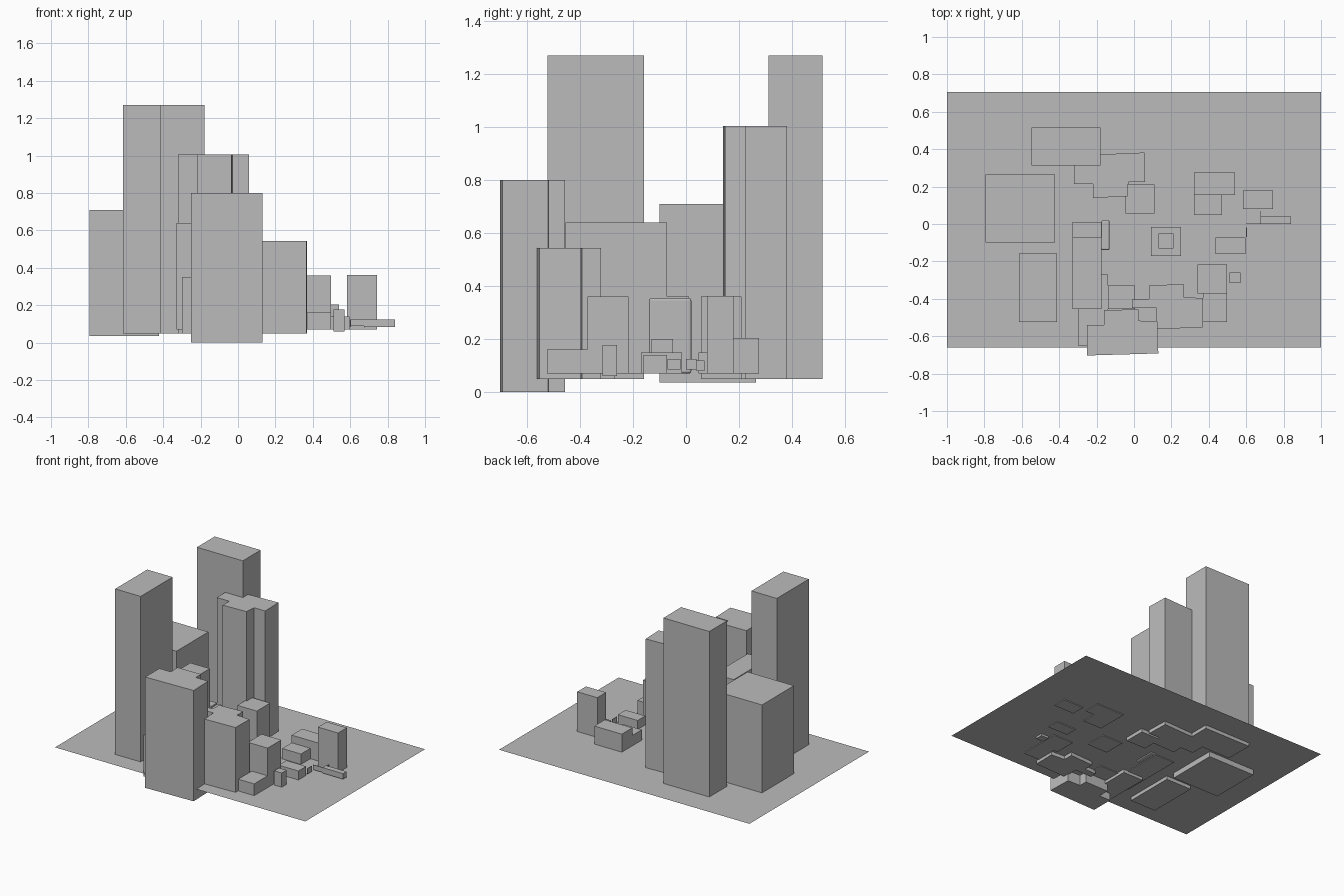
import bpy
import bmesh

cube = bpy.data.objects.get("Cube")
if cube:
    bpy.data.objects.remove(cube, do_unlink=True)

grey = bpy.data.materials.new("concrete_grey")
grey.use_nodes = True
COLOUR = (0.5, 0.5, 0.5, 1)
grey.diffuse_color = COLOUR
grey.node_tree.nodes["Principled BSDF"].inputs["Base Color"].default_value = COLOUR

GROUND = 0.075
SUNK = 0.05      # base of tall buildings, just under the ground sheet
SHALLOW = 0.07   # base of low buildings


def prism(name, outline, bottom, top):
    """Extrude a plan outline upwards; a flat sheet if top equals bottom."""
    bm = bmesh.new()
    face = bm.faces.new([bm.verts.new((x, y, bottom)) for x, y in outline])
    face.normal_update()
    if face.normal.z < 0:
        face.normal_flip()
    if top > bottom:
        new = bmesh.ops.extrude_face_region(bm, geom=[face], use_keep_orig=True)["geom"]
        verts = [g for g in new if isinstance(g, bmesh.types.BMVert)]
        bmesh.ops.translate(bm, verts=verts, vec=(0, 0, top - bottom))
        bmesh.ops.recalc_face_normals(bm, faces=bm.faces[:])
    mesh = bpy.data.meshes.new(name)
    bm.to_mesh(mesh)
    bm.free()
    mesh.materials.append(grey)
    obj = bpy.data.objects.new(name, mesh)
    bpy.context.collection.objects.link(obj)
    return obj


def block(name, x0, x1, y0, y1, bottom, top):
    return prism(name, [(x0, y0), (x1, y0), (x1, y1), (x0, y1)], bottom, top)


# Ground sheet
block("ground_sheet", -1, 1, -0.66, 0.705, GROUND, GROUND)

# Tall plain towers
block("back_tower", -0.547, -0.18, 0.312, 0.515, SUNK, 1.27)
block("side_tower", -0.615, -0.412, -0.523, -0.158, SUNK, 1.27)
block("wide_tower", -0.793, -0.422, -0.1, 0.265, 0.037, 0.71)

# Stepped towers
prism("notched_tower", [(-0.32, 0.34), (-0.32, 0.215), (-0.22, 0.215), (-0.22, 0.14),
                        (-0.035, 0.147), (-0.03, 0.225), (0.06, 0.225), (0.055, 0.382),
                        (-0.18, 0.372), (-0.18, 0.34)], SUNK, 1.005)
prism("front_tower", [(-0.16, -0.46), (-0.16, -0.54), (-0.25, -0.54), (-0.25, -0.703),
                      (0.13, -0.692), (0.125, -0.52), (0.025, -0.517), (0.025, -0.457)], 0, 0.8)
prism("stepped_block", [(0.08, -0.33), (0.08, -0.4), (-0.01, -0.403), (-0.01, -0.45),
                        (0.12, -0.45), (0.12, -0.562), (0.367, -0.553), (0.37, -0.397),
                        (0.265, -0.39), (0.265, -0.32)], SUNK, 0.543)

# Middle blocks
block("slab_block", -0.33, -0.175, -0.455, -0.072, SHALLOW, 0.64)
block("slab_annex", -0.33, -0.175, -0.072, 0.012, SHALLOW, 0.36)
block("link_block", -0.3, -0.14, -0.65, -0.27, SUNK, 0.35)
block("infill_block", -0.14, 0.005, -0.455, -0.33, SHALLOW, 0.36)
block("centre_block", -0.045, 0.11, 0.057, 0.21, SUNK, 0.36)
block("corner_block", 0.34, 0.497, -0.372, -0.217, SHALLOW, 0.36)
block("east_block", 0.583, 0.743, 0.08, 0.18, SHALLOW, 0.362)

# Rounded stair shaft beside the slab
shaft = block("stair_shaft", -0.175, -0.13, -0.14, 0.02, SHALLOW, 0.355)
bevel = shaft.modifiers.new("rounded_corners", "BEVEL")
bevel.width = 0.01
bevel.segments = 3

# Low houses
block("corner_annex", 0.37, 0.497, -0.525, -0.372, SHALLOW, 0.16)
block("kiosk", 0.51, 0.57, -0.315, -0.26, 0.06, 0.178)
block("east_house", 0.437, 0.595, -0.16, -0.072, SHALLOW, 0.14)
block("north_house", 0.32, 0.54, 0.155, 0.275, SHALLOW, 0.205)
block("north_annex", 0.32, 0.47, 0.047, 0.155, SHALLOW, 0.15)
block("plaza_podium", 0.09, 0.25, -0.17, -0.015, SHALLOW, 0.15)
block("plaza_top", 0.132, 0.21, -0.13, -0.05, 0.15, 0.2)

# Low boundary wall and thin screens
block("long_wall", 0.675, 0.84, 0, 0.04, 0.085, 0.125)
block("front_screen", 0.6, 0.675, 0, 0.004, 0.09, 0.125)
block("end_screen", 0.6, 0.604, -0.07, -0.02, 0.085, 0.125)
block("side_screen", 0.676, 0.68, 0.04, 0.07, 0.08, 0.12)
